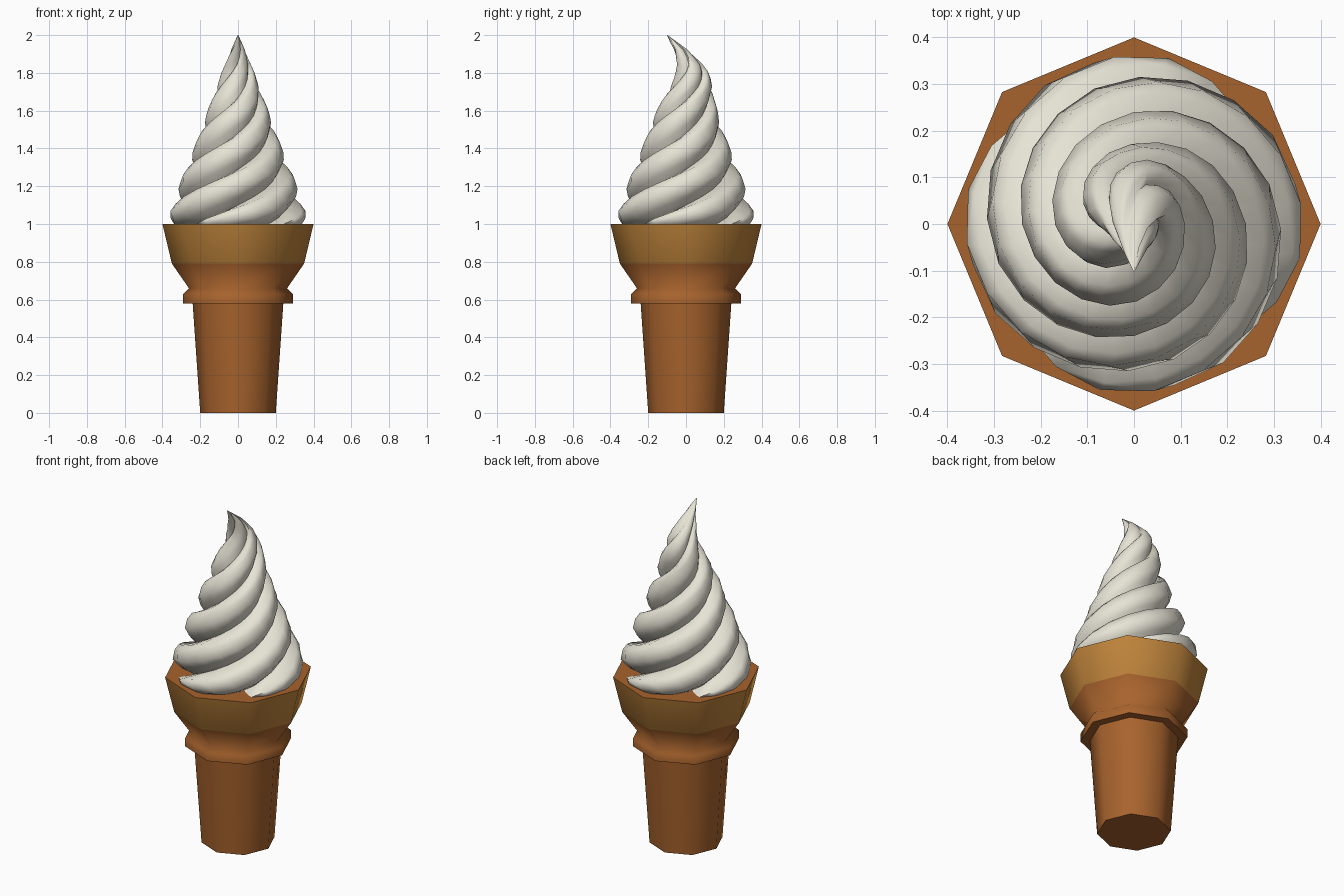
import bpy, bmesh, math

cube = bpy.data.objects.get("Cube")
if cube:
    bpy.data.objects.remove(cube, do_unlink=True)


def material(name, rgb):
    mat = bpy.data.materials.new(name)
    mat.use_nodes = True
    mat.diffuse_color = (*rgb, 1)
    mat.node_tree.nodes["Principled BSDF"].inputs["Base Color"].default_value = (*rgb, 1)
    return mat


def loft(name, rings, mats, band_rule=None):
    """Join rings of points into a closed skin with capped ends."""
    bm = bmesh.new()
    loops = [[bm.verts.new(p) for p in ring] for ring in rings]
    count = len(loops[0])
    for low, high in zip(loops, loops[1:]):
        for i in range(count):
            j = (i + 1) % count
            bm.faces.new((low[i], low[j], high[j], high[i]))
    bm.faces.new(loops[0][::-1])
    bm.faces.new(loops[-1])
    bmesh.ops.recalc_face_normals(bm, faces=bm.faces)
    if band_rule:
        for face in bm.faces:
            face.material_index = band_rule(face)
    mesh = bpy.data.meshes.new(name)
    bm.to_mesh(mesh)
    bm.free()
    obj = bpy.data.objects.new(name, mesh)
    bpy.context.collection.objects.link(obj)
    for mat in mats:
        mesh.materials.append(mat)
    bpy.ops.object.select_all(action="DESELECT")
    obj.select_set(True)
    bpy.context.view_layer.objects.active = obj
    bpy.ops.object.shade_smooth_by_angle(angle=math.radians(82))
    return obj


def lerp(table, x):
    for (x0, y0), (x1, y1) in zip(table, table[1:]):
        if x <= x1:
            return y0 + (y1 - y0) * (x - x0) / (x1 - x0)
    return table[-1][1]


wafer = material("wafer_brown", (0.39, 0.125, 0.026))
rim = material("rim_tan", (0.53, 0.235, 0.045))
cream = material("cream_white", (0.80, 0.77, 0.67))

# Eight-sided wafer cone: (radius, height)
profile = [(0.20, 0), (0.24, 0.58), (0.29, 0.58), (0.29, 0.63),
           (0.26, 0.66), (0.35, 0.79), (0.40, 1.0)]
cone_rings = [[(r * math.cos(k * math.tau / 8), r * math.sin(k * math.tau / 8), z)
               for k in range(8)] for r, z in profile]


def cone_colour(face):
    z = face.calc_center_median().z
    return 1 if 0.8 < z < 0.99 else 0


loft("wafer_cone", cone_rings, [wafer, rim], cone_colour)

# Soft swirl: a four-lobed saw-tooth section, twisted and tapered upward
lobe = [(0, 0.69), (20, 0.85), (42, 0.98), (68, 1.0), (85, 0.96)]
envelope = [(0.99, 0.34), (1.04, 0.37), (1.22, 0.31), (1.42, 0.228),
            (1.62, 0.155), (1.8, 0.088), (1.9, 0.048), (2.0, 0.002)]
lean = [(0.99, 0), (1.55, 0), (1.65, 0.012), (1.75, 0.034), (1.83, 0.03),
        (1.92, -0.025), (2.0, -0.1)]
steps = 26
swirl_rings = []
for s in range(steps + 1):
    z = 0.99 + 1.01 * s / steps
    radius, shift = lerp(envelope, z), lerp(lean, z)
    turn = (z - 1.10) / 0.19 * 90
    ring = []
    for quarter in range(4):
        for offset, scale in lobe:
            a = math.radians(turn - quarter * 90 - offset)
            ring.append((radius * scale * math.cos(a),
                         radius * scale * math.sin(a) + shift, z))
    swirl_rings.append(ring)
loft("cream_swirl", swirl_rings, [cream])
